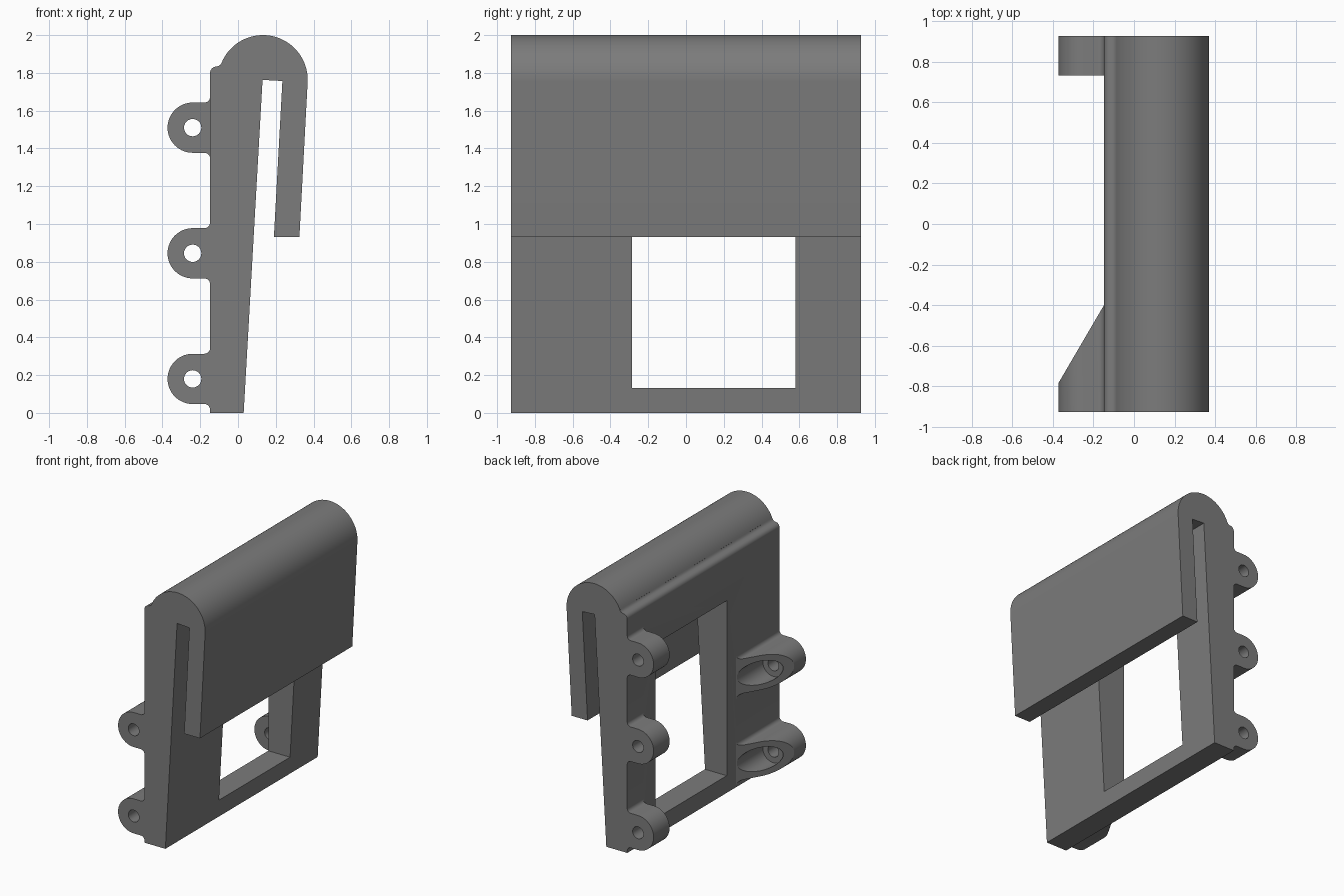
import bpy, bmesh, math
from mathutils import Vector

if "Cube" in bpy.data.objects:
    bpy.data.objects.remove(bpy.data.objects["Cube"])

grey = bpy.data.materials.new("mid grey")
grey.diffuse_color = (0.2, 0.2, 0.2, 1)
grey.use_nodes = True
grey.node_tree.nodes["Principled BSDF"].inputs["Base Color"].default_value = grey.diffuse_color


def arc(cx, cz, r, a0, a1, n):
    """Points on an arc in the xz plane, angles in degrees."""
    return [(cx + r * math.cos(math.radians(a0 + (a1 - a0) * i / n)),
             cz + r * math.sin(math.radians(a0 + (a1 - a0) * i / n))) for i in range(n + 1)]


def extrude(name, profile, y0, y1, cut=None):
    """Solid from an xz profile; cut = (point, normal) slices one side away."""
    bm = bmesh.new()
    face = bm.faces.new([bm.verts.new((x, y0, z)) for x, z in profile])
    ext = bmesh.ops.extrude_face_region(bm, geom=[face])
    verts = [v for v in ext["geom"] if isinstance(v, bmesh.types.BMVert)]
    bmesh.ops.translate(bm, verts=verts, vec=(0, y1 - y0, 0))
    if cut:
        bmesh.ops.bisect_plane(bm, geom=bm.verts[:] + bm.edges[:] + bm.faces[:],
                               plane_co=cut[0], plane_no=cut[1], clear_outer=True)
        bmesh.ops.holes_fill(bm, edges=[e for e in bm.edges if e.is_boundary])
    bmesh.ops.recalc_face_normals(bm, faces=bm.faces)
    mesh = bpy.data.meshes.new(name)
    bm.to_mesh(mesh)
    bm.free()
    mesh.materials.append(grey)
    obj = bpy.data.objects.new(name, mesh)
    bpy.context.collection.objects.link(obj)
    return obj


def boolean(target, tool, operation):
    """Apply a boolean and remove the tool."""
    mod = target.modifiers.new("bool", "BOOLEAN")
    mod.operation, mod.solver, mod.object = operation, "EXACT", tool
    bpy.context.view_layer.objects.active = target
    bpy.ops.object.modifier_apply(modifier=mod.name)
    bpy.data.objects.remove(tool)


END = 0.927          # half length along y
WALL = -0.148        # flat rear wall of the plate
LUG_X, LUG_R = -0.24, 0.133

# Tapered plate with the rounded hook folded over the top
profile = [(WALL, 0), (0.03, 0), (0.13, 1.763), (0.235, 1.757), (0.19, 0.93), (0.325, 0.93)]
profile += arc(0.132, 1.763, 0.237, -2, 157, 40)
profile += arc(-0.116, 1.866, 0.032, -20, -85, 5)
profile += arc(-0.113, 1.799, 0.035, 90, 180, 8)
body = extrude("hook_plate", profile, -END, END)

# Window through the plate only, in front of the hook flap
window = extrude("window_cutter", [(-0.5, 0.132), (0.15, 0.132), (0.15, 1.48), (-0.5, 1.48)],
                 -0.285, 0.58)
boolean(body, window, "DIFFERENCE")


def lug(z, y0, y1, tapered):
    """Rounded hinge lug with root fillets and a pin hole."""
    f = 0.03
    pts = [(-0.12, z + LUG_R + f)]
    pts += arc(WALL - f, z + LUG_R + f, f, 0, -90, 6)
    pts += arc(LUG_X, z, LUG_R, 90, 270, 28)
    pts += arc(WALL - f, z - LUG_R - f, f, 90, 0, 6)
    pts += [(-0.12, z - LUG_R - f)]
    # Tapered lugs slope from the plate down to the outer end
    cut = (Vector((WALL, -0.4, 0)), Vector((-0.385, 0.225, 0)).normalized()) if tapered else None
    part = extrude("lug", pts, y0, y1, cut)
    hole = extrude("pin_hole", arc(LUG_X, z, 0.046, 0, 345, 23), -1.1, 1.1)
    boolean(part, hole, "DIFFERENCE")
    if tapered:
        bore = extrude("counterbore", arc(LUG_X, z, 0.09, 0, 350, 35), -0.72, 0)
        boolean(part, bore, "DIFFERENCE")
    boolean(body, part, "UNION")


for z in (0.18, 0.845, 1.51):
    lug(z, 0.732, END, False)
for z in (0.18, 0.845):
    lug(z, -END, -0.3, True)

bpy.ops.object.select_all(action="DESELECT")
body.select_set(True)
bpy.context.view_layer.objects.active = body
bpy.ops.object.shade_smooth_by_angle(angle=math.radians(30))
